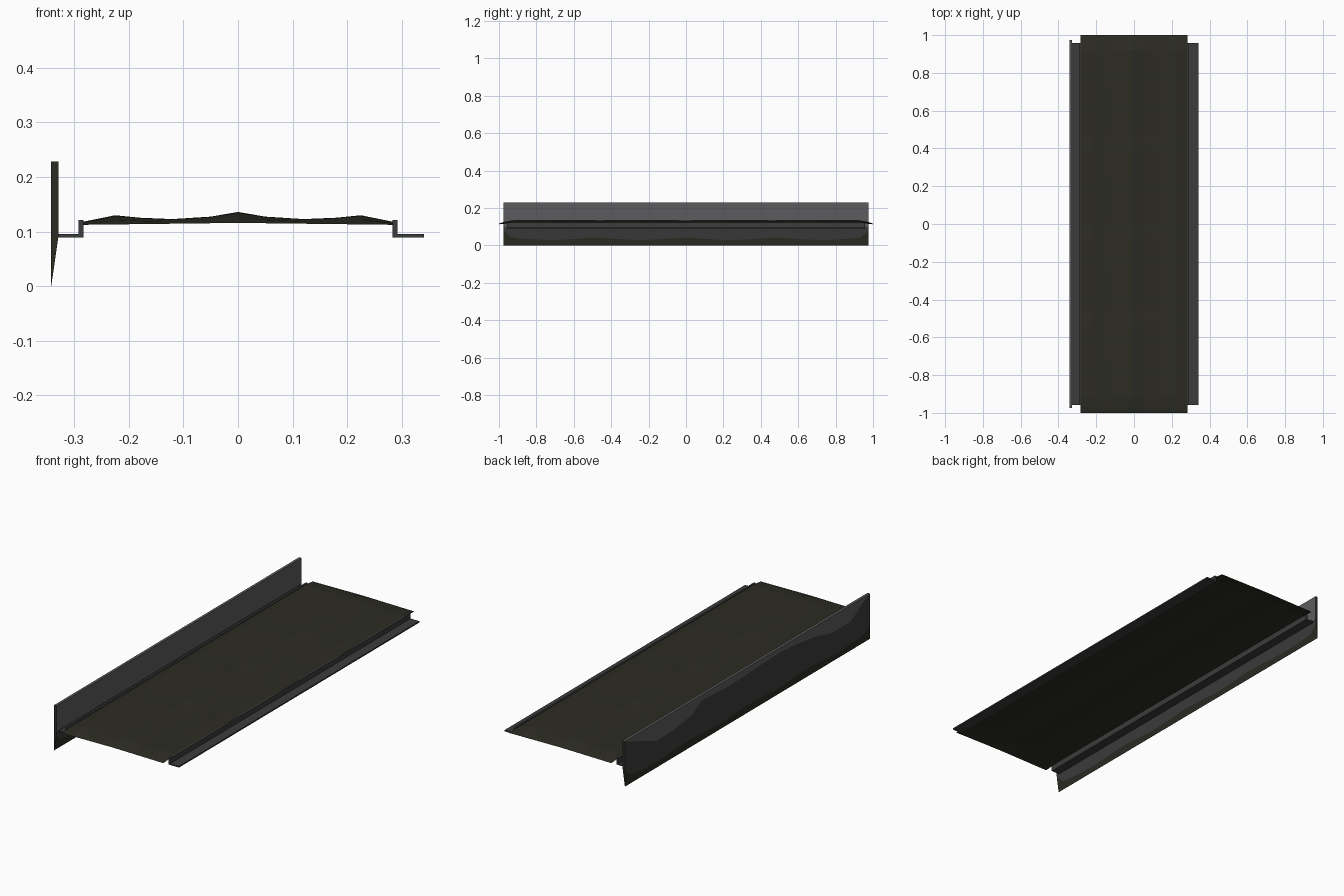
import bpy, bmesh, math

if "Cube" in bpy.data.objects:
    bpy.data.objects.remove(bpy.data.objects["Cube"])


def mat(name, rgb):
    m = bpy.data.materials.new(name)
    m.diffuse_color = (*rgb, 1)
    m.use_nodes = True
    m.node_tree.nodes["Principled BSDF"].inputs["Base Color"].default_value = m.diffuse_color
    return m


belt_mat = mat("dark olive", (0.025, 0.025, 0.017))
rail_mat = mat("charcoal", (0.045, 0.045, 0.047))
plate_mat = mat("mid grey", (0.108, 0.108, 0.112))
MATS = [belt_mat, rail_mat, plate_mat]


def finish(name, bm, recalc=True):
    bmesh.ops.remove_doubles(bm, verts=bm.verts, dist=1e-5)
    if recalc:
        bmesh.ops.recalc_face_normals(bm, faces=bm.faces)
    me = bpy.data.meshes.new(name)
    bm.to_mesh(me)
    bm.free()
    for m in MATS:
        me.materials.append(m)
    ob = bpy.data.objects.new(name, me)
    bpy.context.collection.objects.link(ob)
    return ob


def lerp(points, t):
    """Piecewise linear lookup in sorted (t, value) pairs."""
    for (a, va), (b, vb) in zip(points, points[1:]):
        if t <= b:
            return va + (vb - va) * (t - a) / (b - a)
    return points[-1][1]


# Belt: thin rippled sheet that droops at both ends
ridge = [(0, .136), (.05, .1275), (.12, .123), (.18, .1255), (.225, .130), (.284, .118)]
drop = [(0, .86), (.06, .93), (.24, 1), (.40, .95), (.46, .88), (.52, .95),
        (.72, 1), (.92, .95), (.97, .5), (1, 0)]
xs = sorted({s * x for x, _ in ridge for s in (-1, 1)})
ys = sorted({s * y for y, _ in drop for s in (-1, 1)})
bm = bmesh.new()
rows = []
for y in ys:
    g = lerp(drop, abs(y))
    row = []
    for x in xs:
        low = .116 - .0035 * abs(x) / .284
        row.append(bm.verts.new((x, y, low + (lerp(ridge, abs(x)) - low) * g)))
    rows.append(row)
for r, s in zip(rows, rows[1:]):
    for i in range(len(xs) - 1):
        bm.faces.new((r[i], r[i + 1], s[i + 1], s[i]))
finish("belt", bm, recalc=False)


# Side rails: stepped profile extruded along the belt, mirrored
def rail(name, side, outer):
    prof = [(.283, .089), (outer, .089), (outer, .096), (.292, .096), (.292, .1216), (.283, .1216)]
    b = bmesh.new()
    face = b.faces.new([b.verts.new((side * x, -.957, z)) for x, z in prof])
    ext = bmesh.ops.extrude_face_region(b, geom=[face])
    bmesh.ops.translate(b, vec=(0, 1.914, 0),
                        verts=[v for v in ext["geom"] if isinstance(v, bmesh.types.BMVert)])
    for f in b.faces:
        f.material_index = 1
    finish(name, b)


rail("right_rail", 1, .341)
rail("left_rail", -1, .330)

# Side plate: upright board with a tapered lower skirt and wavy grime bands
wave = [(-.975, .225), (-.94, .215), (-.825, .145), (-.665, .145), (-.55, .175), (-.39, .195),
        (-.27, .205), (-.11, .20), (.127, .19), (.365, .20), (.44, .158), (.56, .14),
        (.72, .133), (.84, .178), (.95, .218), (.975, .225)]
XO, XI, TOP = -.342, -.329, .2285


def section(y):
    mud = .034 + .005 * math.cos(y * 13) + .04 * max(0, (abs(y) - .93) / .045)
    inner = lambda z: XO + (XI - XO) * min(1, z / .09)
    return [(XO, 0), (XO, mud), (XO, lerp(wave, y)), (XO, TOP),
            (XI, TOP), (XI, .10), (XI, .09), (inner(mud), mud)]


# colour of each strip round the section: outer face, top, inner face
strip = [0, 1, 2, 2, 2, 1, 1, 0]
N = 48
pys = sorted({round(-.975 + 1.95 * i / N, 4) for i in range(N + 1)} | {y for y, _ in wave})
bm = bmesh.new()
loops = [[bm.verts.new((x, y, z)) for x, z in section(y)] for y in pys]
for a, b in zip(loops, loops[1:]):
    for i in range(8):
        j = (i + 1) % 8
        bm.faces.new((a[i], a[j], b[j], b[i])).material_index = strip[i]
for end in (loops[0], loops[-1]):
    bm.faces.new(end).material_index = 0
finish("side_plate", bm)
